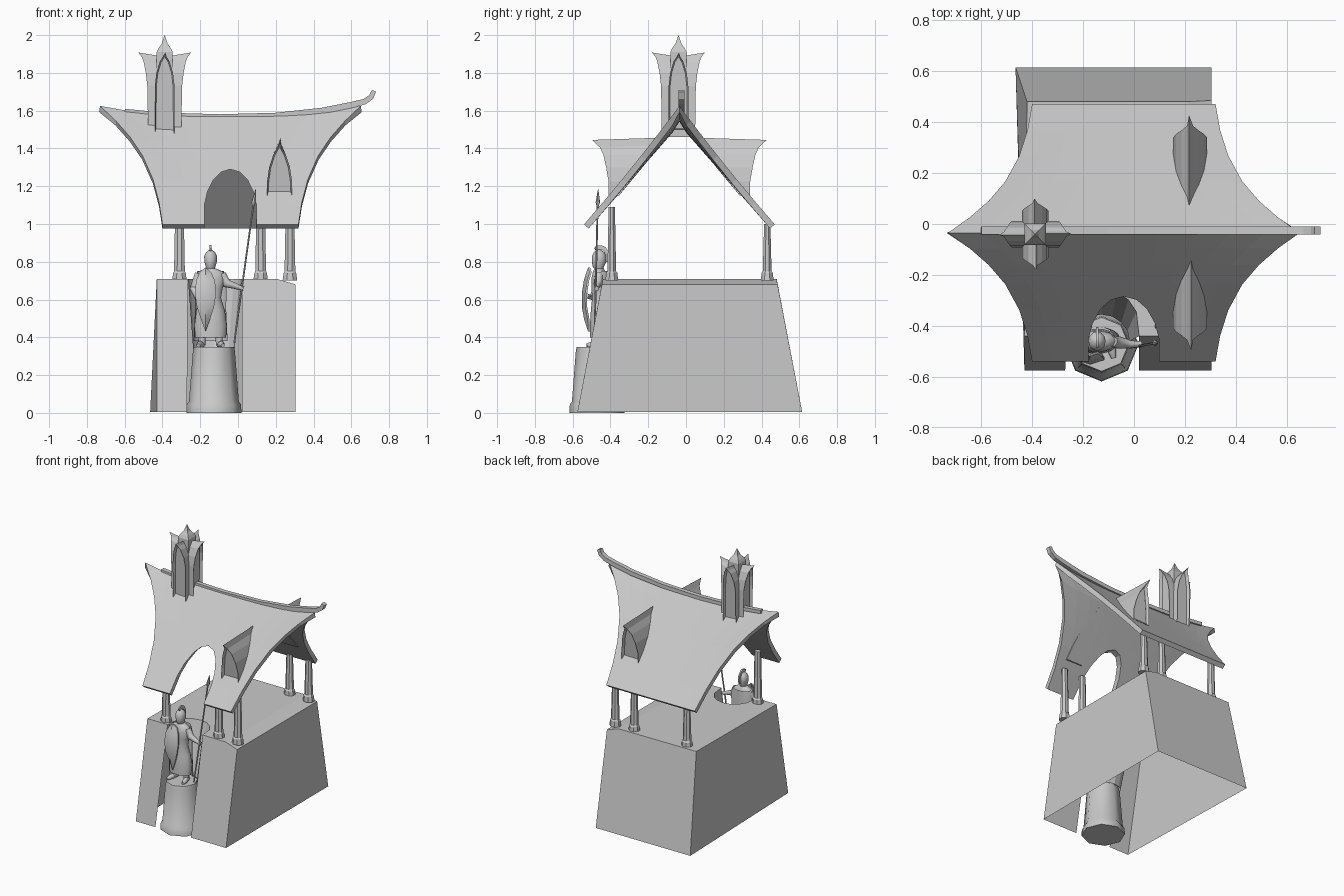
import bpy, bmesh, math
from mathutils import Vector

if "Cube" in bpy.data.objects:
    bpy.data.objects.remove(bpy.data.objects["Cube"])

stone = bpy.data.materials.new("pale_stone")
stone.diffuse_color = (0.59, 0.59, 0.59, 1)
stone.use_nodes = True
stone.node_tree.nodes["Principled BSDF"].inputs["Base Color"].default_value = stone.diffuse_color


def finish(name, bm, smooth=None, fix=True):
    if fix:
        bmesh.ops.recalc_face_normals(bm, faces=bm.faces)
    me = bpy.data.meshes.new(name)
    bm.to_mesh(me)
    bm.free()
    me.materials.append(stone)
    ob = bpy.data.objects.new(name, me)
    bpy.context.collection.objects.link(ob)
    bpy.context.view_layer.objects.active = ob
    if smooth:
        bpy.ops.object.select_all(action='DESELECT')
        ob.select_set(True)
        bpy.ops.object.shade_smooth_by_angle(angle=math.radians(smooth))
    return ob


def bridge(bm, rings, closed=True, caps=True):
    vs = [[bm.verts.new(p) for p in r] for r in rings]
    n = len(vs[0])
    for a, b in zip(vs, vs[1:]):
        for i in range(n if closed else n - 1):
            j = (i + 1) % n
            bm.faces.new((a[i], a[j], b[j], b[i]))
    if caps:
        bm.faces.new(vs[0][::-1])
        bm.faces.new(vs[-1])
    return vs


def stack(name, rows, n=8, smooth=None, turn=0.0):
    """Stacked elliptical rings; rows are (x, y, z, rx, ry)."""
    bm = bmesh.new()
    ang = [turn + 2 * math.pi * i / n for i in range(n)]
    bridge(bm, [[(x + rx * math.cos(a), y + ry * math.sin(a), z) for a in ang]
                for x, y, z, rx, ry in rows])
    return finish(name, bm, smooth)


def limb(name, pts, n=8, smooth=50):
    """Tube along points (x, y, z, radius)."""
    bm = bmesh.new()
    rings = []
    for k, p in enumerate(pts):
        d = Vector(pts[min(k + 1, len(pts) - 1)][:3]) - Vector(pts[max(k - 1, 0)][:3])
        q = d.to_track_quat('Z', 'Y')
        rings.append([Vector(p[:3]) + q @ Vector((p[3] * math.cos(t), p[3] * math.sin(t), 0))
                      for t in (2 * math.pi * i / n for i in range(n))])
    bridge(bm, rings)
    return finish(name, bm, smooth)


# battered base: open-bottomed shell with a notch in the front
bm = bmesh.new()
V = lambda *p: bm.verts.new(p)
B = [V(-.43, -.575, .005), V(-.27, -.575, .005), V(.02, -.575, .005), V(.305, -.575, .005),
     V(.305, .615, .005), V(-.465, .615, .005)]
T = [V(-.43, -.44, .71), V(-.265, -.44, .71), V(.02, -.44, .71), V(.21, -.44, .708),
     V(.305, -.445, .68), V(.305, .485, .68), V(.21, .48, .708), V(-.42, .48, .71)]
arc = [(math.cos(a), math.sin(a)) for a in (math.pi * i / 8 for i in range(1, 8))]
A = [V(-.1225 + .1425 * c, -.40 + .145 * s, .71) for c, s in arc]
for f in ((B[0], B[1], T[1], T[0]), (B[2], B[3], T[4], T[3], T[2]), (B[3], B[4], T[5], T[4]),
          (B[4], B[5], T[7], T[6], T[5]), (B[5], B[0], T[0], T[7]), (T[3], T[4], T[5], T[6]),
          [T[0], T[1]] + A[::-1] + [T[2], T[3], T[6], T[7]]):
    bm.faces.new(f)
# sloping niche behind the figure
top = [T[2]] + A + [T[1]]
low = [V(-.1275 + .11 * c, -.46 + .105 * s, .34) for c, s in [(1, 0)] + arc + [(-1, 0)]]
for i in range(len(top) - 1):
    bm.faces.new((top[i], top[i + 1], low[i + 1], low[i]))
finish("base_shell", bm)

# round pedestal
stack("pedestal", [(-.1275, -.472, 0, .146, .146), (-.1275, -.472, .045, .143, .143),
                   (-.1275, -.472, .06, .132, .132), (-.1275, -.472, .33, .111, .111),
                   (-.1275, -.472, .35, .106, .106)], 8, 50)

# six posts with splayed feet
for x in (-.31, .12, .275):
    for y, h in ((-.393, 1.09), (.43, 1.0)):
        stack("post", [(x, y, .70, .042, .036), (x, y, .74, .036, .033), (x, y, .75, .031, .025),
                       (x, y, h, .024, .018)], 8, turn=math.pi / 8)

# sweeping roof sheet, thickened
CX, RY = -.04, -.035
rows = [(0, .69), (.12, .605), (.25, .53), (.4, .465), (.6, .41), (.8, .378), (1, .36)]
bm = bmesh.new()
strips = []
for s, t, w in [(-1, t, w) for t, w in rows[::-1]] + [(1, t, w) for t, w in rows[1:]]:
    strips.append([(CX + w * u / 5, RY + s * .505 * t,
                    1.575 - .577 * t + .05 * abs(u / 5) ** 3 * (1 - t) ** 2) for u in range(-5, 6)])
vs = [[bm.verts.new(p) for p in r] for r in strips]
for a, b in zip(vs, vs[1:]):
    for j in range(10):
        bm.faces.new((a[j], a[j + 1], b[j + 1], b[j]))
roof = finish("roof", bm, fix=False)
sol = roof.modifiers.new("thick", 'SOLIDIFY')
sol.thickness, sol.offset = .033, -1

# arched opening cut through the front slope
half = [(.138, .85), (.138, 1.10), (.122, 1.17), (.09, 1.235), (.05, 1.275), (0, 1.29)]
prof = half + [(-x, z) for x, z in half[-2::-1]]
bm = bmesh.new()
bridge(bm, [[(-.04 + x, y, z) for x, z in prof] for y in (-.9, -.15)])
cutter = finish("arch_cutter", bm)
cutter.hide_render = True
cut = roof.modifiers.new("arch", 'BOOLEAN')
cut.operation, cut.object, cut.solver = 'DIFFERENCE', cutter, 'EXACT'
bpy.context.view_layer.objects.active = roof
for m in ("thick", "arch"):
    bpy.ops.object.modifier_apply(modifier=m)
bpy.data.objects.remove(cutter)

# ridge beam ending in an upturned finial
path = [(-.6, 1.598, .012), (-.4, 1.577, .013), (-.1, 1.568, .013), (.2, 1.575, .014), (.45, 1.60, .016),
        (.6, 1.63, .016), (.67, 1.648, .015), (.705, 1.672, .014), (.72, 1.705, .012)]
bm = bmesh.new()
rings = []
for k, (x, z, r) in enumerate(path):
    a, b = path[max(k - 1, 0)], path[min(k + 1, len(path) - 1)]
    d = Vector((b[0] - a[0], 0, b[1] - a[1])).normalized()
    nrm = Vector((-d.z, 0, d.x))
    c = Vector((x, RY + .01, z))
    rings.append([c + nrm * r * i + Vector((0, .016 * j, 0))
                  for i, j in ((-1, -1), (-1, 1), (1, 1), (1, -1))])
bridge(bm, rings)
finish("ridge_beam", bm)


def gable(name, ox, oy, direction, profile, panel):
    """Pointed hood; profile rows are (half width, front z, front out, back z, back out)."""
    d = Vector((*direction, 0))
    a = Vector((-d.y, d.x, 0))
    o = Vector((ox, oy, 0))
    full = [(1, p) for p in profile] + [(-1, p) for p in profile[-2::-1]]
    bm = bmesh.new()
    bridge(bm, [[o + a * s * p[0] + d * p[2] + Vector((0, 0, p[1])) for s, p in full],
                [o + a * s * p[0] + d * p[4] + Vector((0, 0, p[3])) for s, p in full]])
    bmesh.ops.recalc_face_normals(bm, faces=bm.faces)
    bm.faces.ensure_lookup_table()
    front = bm.faces[len(bm.faces) - 2]
    bmesh.ops.inset_region(bm, faces=[front], thickness=panel, depth=0)
    bmesh.ops.translate(bm, verts=list(front.verts), vec=-d * .022)
    finish(name, bm)


# roof dormers, one on each slope
dormer = [(.066, 1.15, .375, 1.15, .32), (.066, 1.225, .375, 1.225, .26), (.055, 1.30, .388, 1.30, .20),
          (.034, 1.365, .402, 1.365, .15), (.012, 1.405, .42, 1.415, .10), (.004, 1.445, .462, 1.458, .06)]
for s in (-1, 1):
    gable("dormer", .22, RY, (0, s), dormer, .009)

# cross-shaped turret with four flared gables and a spire
for k, dr in enumerate(((0, -1), (1, 0), (0, 1), (-1, 0))):
    zb = 1.46 if k % 2 == 0 else 1.5
    arm = [(.052, zb, .088, zb, 0), (.052, 1.73, .092, 1.73, 0), (.044, 1.80, .10, 1.80, 0),
           (.026, 1.86, .112, 1.85, 0), (.01, 1.885, .122, 1.87, 0), (.003, 1.908, .14, 1.885, 0)]
    gable("turret_gable", -.388, -.04, dr, arm, .008)
stack("turret_spire", [(-.388, -.04, z, r, r) for z, r in
                       ((1.5, .06), (1.86, .06), (1.91, .06), (1.93, .047), (1.955, .022), (2.0, .001))],
      4, turn=math.pi / 4)

# statue: robe, torso, neck and head
X, Y = -.145, -.46
stack("robe", [(X, Y, .40, .082, .05), (X, Y, .46, .086, .05), (X, Y, .54, .076, .045), (X, Y, .61, .055, .038),
               (X, Y, .66, .064, .042), (X, Y, .71, .08, .042), (X, Y, .745, .07, .034),
               (X, Y, .765, .028, .025)], 14, 50)
stack("head_and_helmet", [(X, Y, .755, .02, .02), (X, Y - .004, .775, .026, .03), (X, Y, .80, .033, .038),
                          (X, Y, .83, .034, .038), (X, Y, .85, .024, .028), (X, Y, .865, .005, .006)], 12, 50)
# helmet crest
bm = bmesh.new()
fan = [math.radians(10 * i - 30) for i in range(17)]
bridge(bm, [[(X + dx, Y + .005 + r * math.cos(a), .825 + r * 1.25 * math.sin(a))
             for r, aa in ((.032, fan), (.05, fan[::-1])) for a in aa] for dx in (-.005, .005)])
finish("helmet_crest", bm)
# legs and feet
for s in (-1, 1):
    x = X + s * .045
    limb("leg", [(x, Y, .45, .022), (x, Y, .36, .017)])
    limb("foot", [(x, Y + .02, .363, .016), (x + s * .012, Y - .03, .363, .018), (x + s * .02, Y - .065, .357, .01)])
# arms
limb("spear_arm", [(-.085, Y, .735, .022), (-.06, Y - .005, .685, .024), (-.015, Y - .012, .672, .016),
                   (.012, Y - .012, .662, .012), (.028, Y - .012, .658, .013)])
limb("shield_arm", [(-.205, Y, .735, .024), (-.235, Y - .005, .66, .022), (-.215, Y - .04, .61, .016),
                    (-.18, Y - .065, .62, .013)])
# cloak behind the figure
bm = bmesh.new()
bridge(bm, [[(X + w * c, Y + .012 + .045 * s, z) for c, s in [(1, 0)] + arc + [(-1, 0)]]
            for z, w in ((.38, .09), (.55, .082), (.70, .085), (.75, .07))], closed=False, caps=False)
finish("cloak", bm, 50)
# kite shield, bowed outward
bm = bmesh.new()
kite = [(.0, .43), (.022, .49), (.045, .56), (.056, .63), (.05, .70), (.03, .745), (0, .77)]
for back in (0, .01):
    mid = [bm.verts.new((-.172, -.553 + back + 1.2 * (z - .6) ** 2, z)) for w, z in kite]
    for s in (-1, 1):
        side = [mid[0]] + [bm.verts.new((-.172 + s * w, -.535 + back + 1.2 * (z - .6) ** 2, z))
                           for w, z in kite[1:-1]] + [mid[-1]]
        for i in range(6):
            bm.faces.new(dict.fromkeys((mid[i], side[i], side[i + 1], mid[i + 1])))
edges = [e for e in bm.edges if e.is_boundary]
bmesh.ops.bridge_loops(bm, edges=edges)
finish("shield", bm, 40)
# spear with leaf-shaped head
limb("spear", [(-.02, -.485, .37, .005), (.08, -.468, 1.09, .005), (.083, -.467, 1.115, .012),
               (.094, -.465, 1.185, .001)], 6)
